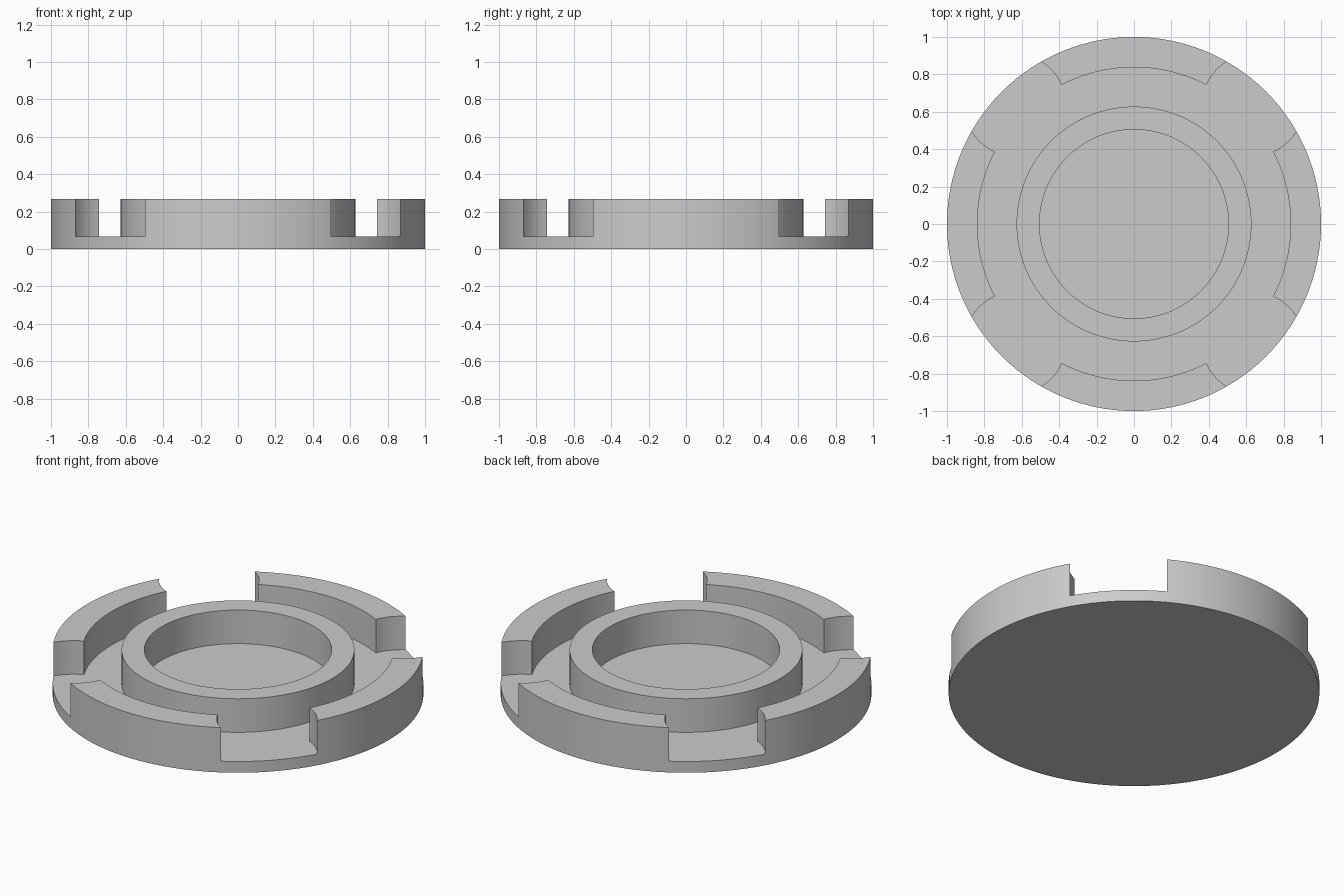
import bpy, bmesh, math
from mathutils import Matrix, Vector

if "Cube" in bpy.data.objects:
    bpy.data.objects.remove(bpy.data.objects["Cube"])

FLOOR, TOP = 0.067, 0.267
SEGMENTS = 128

grey = bpy.data.materials.new("plain grey")
grey.diffuse_color = (0.6, 0.6, 0.6, 1)
grey.use_nodes = True
grey.node_tree.nodes["Principled BSDF"].inputs["Base Color"].default_value = grey.diffuse_color


def make_object(name, bm):
    bmesh.ops.recalc_face_normals(bm, faces=bm.faces)
    mesh = bpy.data.meshes.new(name)
    bm.to_mesh(mesh)
    bm.free()
    mesh.materials.append(grey)
    obj = bpy.data.objects.new(name, mesh)
    bpy.context.collection.objects.link(obj)
    return obj


# Round tray: base disc, outer wall and raised inner ring turned from one profile
profile = [(0, 0), (1, 0), (1, TOP), (0.838, TOP), (0.838, FLOOR),
           (0.628, FLOOR), (0.628, TOP), (0.505, TOP), (0.505, FLOOR), (0, FLOOR)]
bm = bmesh.new()
verts = [bm.verts.new((r, 0, z)) for r, z in profile]
edges = [bm.edges.new(pair) for pair in zip(verts, verts[1:])]
bmesh.ops.spin(bm, geom=verts + edges, cent=(0, 0, 0), axis=(0, 0, 1),
               angle=math.tau, steps=SEGMENTS)
bmesh.ops.remove_doubles(bm, verts=bm.verts, dist=1e-4)
tray = make_object("ring_tray", bm)

# Four round cutters on the diagonals open the gaps in the outer wall
bm = bmesh.new()
for i in range(4):
    angle = math.pi / 4 + i * math.pi / 2
    centre = Vector((0.9 * math.cos(angle), 0.9 * math.sin(angle), FLOOR + 0.2))
    bmesh.ops.create_cone(bm, cap_ends=True, segments=64, radius1=0.271,
                          radius2=0.271, depth=0.4, matrix=Matrix.Translation(centre))
cutter = make_object("gap_cutter", bm)
cutter.hide_render = True

cut = tray.modifiers.new("wall gaps", 'BOOLEAN')
cut.operation = 'DIFFERENCE'
cut.solver = 'EXACT'
cut.object = cutter

bpy.context.view_layer.objects.active = tray
tray.select_set(True)
bpy.ops.object.modifier_apply(modifier=cut.name)
bpy.data.objects.remove(cutter)

# Smooth round walls with crisp rims
bpy.ops.object.shade_smooth_by_angle(angle=math.radians(30))
